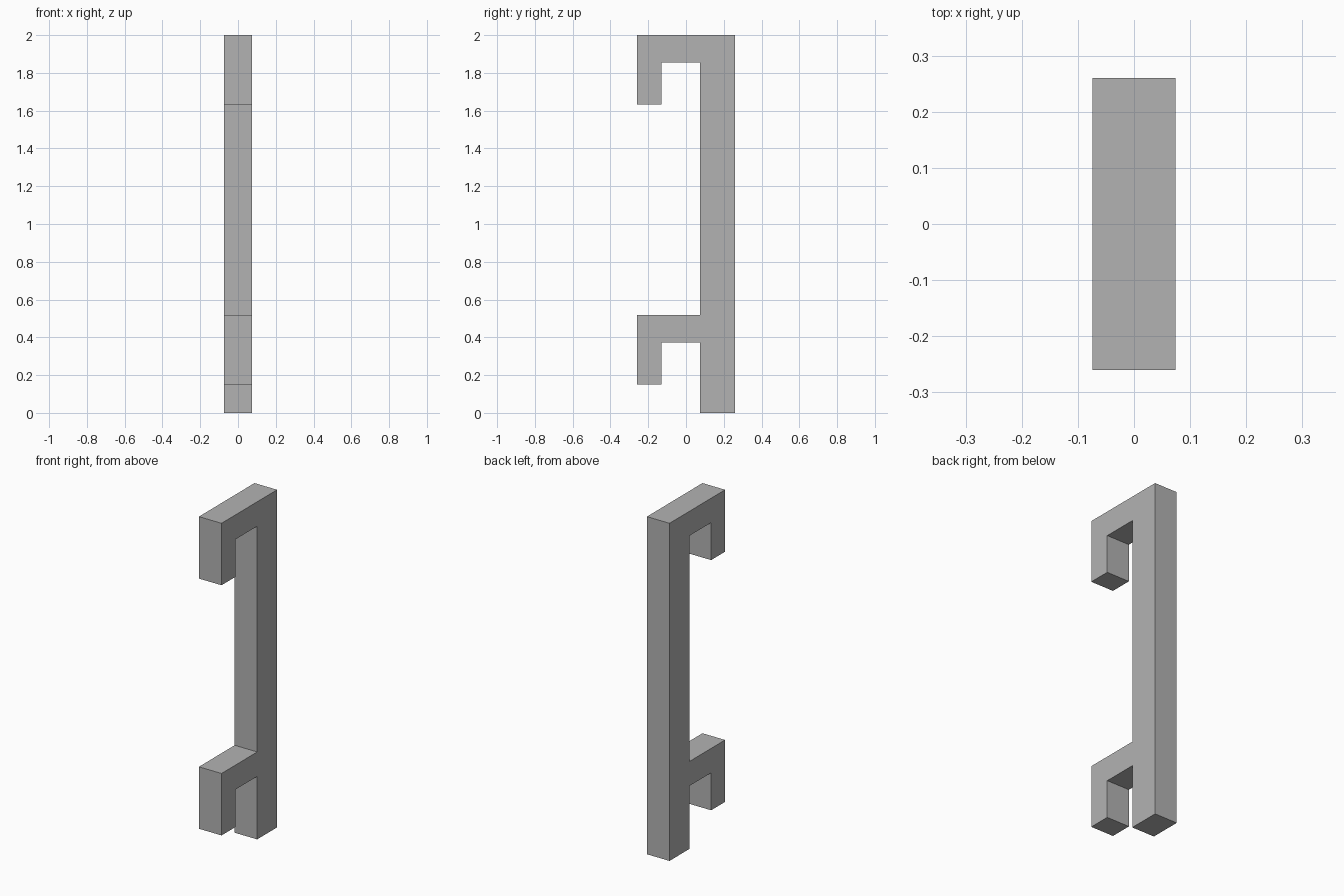
import bpy
import bmesh

cube = bpy.data.objects.get("Cube")
if cube:
    bpy.data.objects.remove(cube, do_unlink=True)

HALF_WIDTH = 0.074
FRONT, HOOK_BACK, BAR_FRONT, BACK = -0.26, -0.13, 0.074, 0.26
TOP, ARM, DROP = 2.0, 0.145, 0.367
LOWER_TOP = 0.518

grey = bpy.data.materials.new("plain grey")
grey.use_nodes = True
colour = (0.45, 0.45, 0.45, 1)
grey.diffuse_color = colour
grey.node_tree.nodes["Principled BSDF"].inputs["Base Color"].default_value = colour


def hook(top):
    """Side outline of one hook, from its arm's top edge round to the bar."""
    return [(FRONT, top), (FRONT, top - DROP), (HOOK_BACK, top - DROP),
            (HOOK_BACK, top - ARM), (BAR_FRONT, top - ARM)]


# Upright bar with two downward hooks, as one side outline
outline = [(BACK, 0), (BACK, TOP)] + hook(TOP)
outline += [(BAR_FRONT, LOWER_TOP)] + hook(LOWER_TOP) + [(BAR_FRONT, 0)]

# Extrude the outline across the width
bm = bmesh.new()
side = bm.faces.new([bm.verts.new((-HALF_WIDTH, y, z)) for y, z in outline])
extruded = bmesh.ops.extrude_face_region(bm, geom=[side], use_keep_orig=True)
moved = [v for v in extruded["geom"] if isinstance(v, bmesh.types.BMVert)]
bmesh.ops.translate(bm, verts=moved, vec=(2 * HALF_WIDTH, 0, 0))
bmesh.ops.recalc_face_normals(bm, faces=bm.faces)

mesh = bpy.data.meshes.new("double_hook_bracket")
bm.to_mesh(mesh)
bm.free()
mesh.materials.append(grey)
bracket = bpy.data.objects.new("double_hook_bracket", mesh)
bpy.context.collection.objects.link(bracket)
